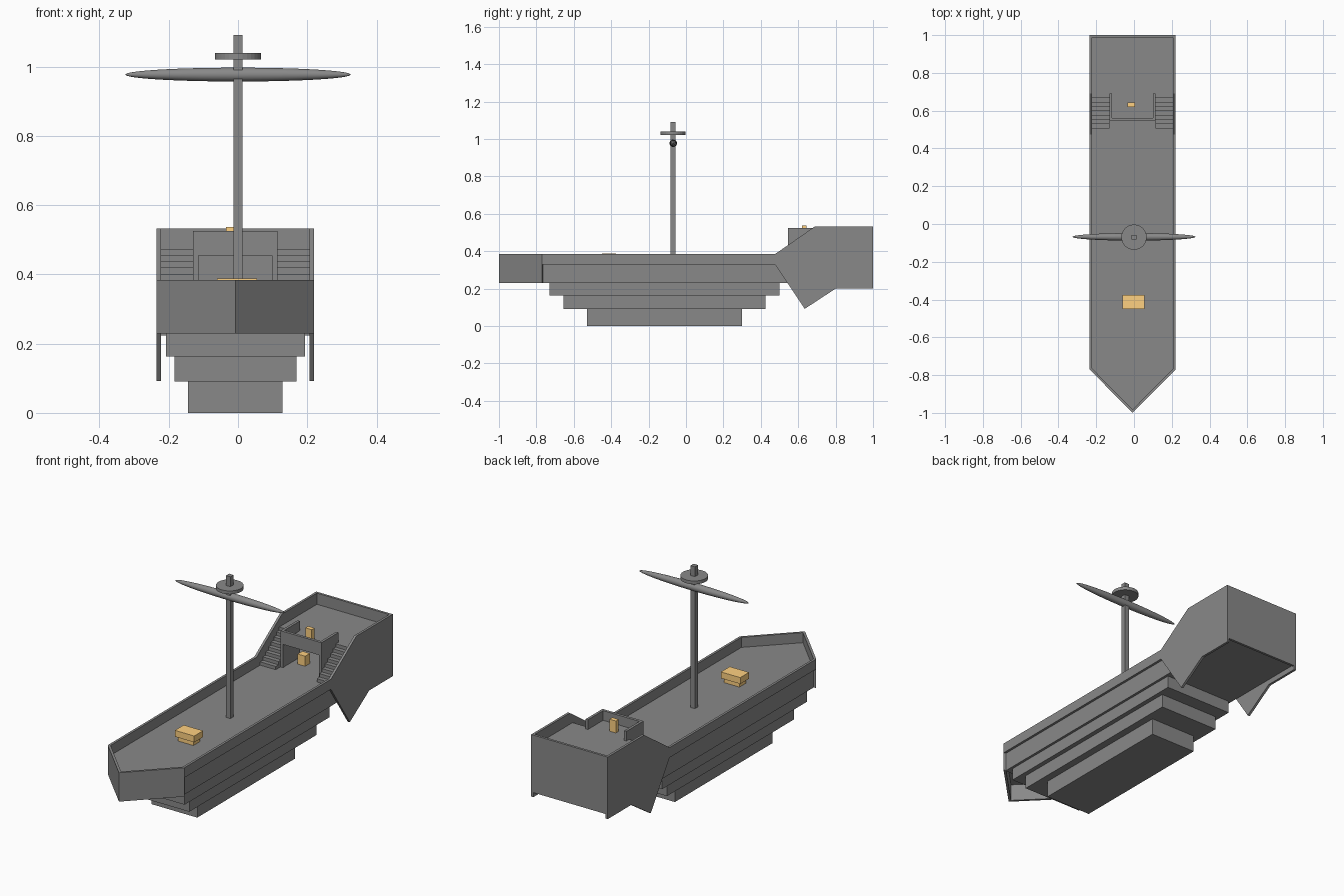
import bpy, bmesh
from mathutils import Vector

if "Cube" in bpy.data.objects:
    bpy.data.objects.remove(bpy.data.objects["Cube"])

CX = -0.0075          # hull centre line
HW = 0.2275           # hull half width
T = 0.013             # plank thickness
DECK, RAIL, BOTTOM = 0.33, 0.384, 0.229
UPPER = 0.473         # raised stern deck


def material(name, colour):
    mat = bpy.data.materials.new(name)
    mat.diffuse_color = (*colour, 1)
    mat.use_nodes = True
    mat.node_tree.nodes["Principled BSDF"].inputs["Base Color"].default_value = mat.diffuse_color
    return mat


grey = material("dark_grey_wood", (0.25, 0.25, 0.25))
gold = material("gold_wood", (1.0, 0.64, 0.22))


def finish(name, bm, mat=grey):
    bmesh.ops.recalc_face_normals(bm, faces=bm.faces)
    me = bpy.data.meshes.new(name)
    bm.to_mesh(me)
    bm.free()
    ob = bpy.data.objects.new(name, me)
    bpy.context.collection.objects.link(ob)
    me.materials.append(mat)
    return ob


def prism(name, points, direction, mat=grey):
    """Extrude a flat outline of 3D points along a vector."""
    bm = bmesh.new()
    face = bm.faces.new([bm.verts.new(p) for p in points])
    new = bmesh.ops.extrude_face_region(bm, geom=[face], use_keep_orig=True)
    verts = [v for v in new["geom"] if isinstance(v, bmesh.types.BMVert)]
    bmesh.ops.translate(bm, verts=verts, vec=Vector(direction))
    return finish(name, bm, mat)


def box(name, x, y, z, mat=grey):
    pts = [(x[0], y[0], z[0]), (x[1], y[0], z[0]),
           (x[1], y[1], z[0]), (x[0], y[1], z[0])]
    return prism(name, pts, (0, 0, z[1] - z[0]), mat)


def span(s, near, far):
    """x range between two offsets from the centre line, on side s."""
    return sorted((CX + s * near, CX + s * far))


# Main hull block and the three stepped keel tiers
box("hull_block", span(1, -HW + T, HW - T), (-0.77, 0.987), (BOTTOM, DECK))
tiers = [(0.201, -0.73, 0.50, 0.163, BOTTOM),
         (0.1765, -0.655, 0.425, 0.09, 0.163),
         (0.1365, -0.53, 0.30, 0.0, 0.09)]
for i, (w, y0, y1, z0, z1) in enumerate(tiers):
    box(f"keel_tier_{i + 1}", (CX - w, CX + w), (y0, y1), (z0, z1))

# Bow: deck triangle over a hollow, V-shaped wall
prism("bow_deck", [(CX - HW + T, -0.77, DECK - 0.01), (CX, -0.985, DECK - 0.01),
                   (CX + HW - T, -0.77, DECK - 0.01)], (0, 0, 0.01))
prism("bow_wall", [(CX - HW, -0.77, BOTTOM), (CX, -1, BOTTOM), (CX + HW, -0.77, BOTTOM),
                   (CX + HW - T, -0.765, BOTTOM), (CX, -0.982, BOTTOM),
                   (CX - HW + T, -0.765, BOTTOM)], (0, 0, RAIL - BOTTOM))

# Paired side parts: rails, stern plates, cabin walls and stairs
stern_outline = [(0.475, RAIL), (0.69, 0.533), (1.0, 0.533), (1.0, 0.20),
                 (0.80, 0.20), (0.635, 0.092), (0.475, DECK)]
STEPS, Y0, Y1 = 8, 0.505, 0.69
for side, s in (("left", -1), ("right", 1)):
    x = span(s, HW - T, HW)
    box(f"side_rail_{side}", x, (-0.77, 0.475), (DECK, RAIL))
    prism(f"stern_plate_{side}", [(x[0], y, z) for y, z in stern_outline], (T, 0, 0))
    box(f"cabin_wall_{side}", span(s, 0.108, 0.122), (0.56, Y1), (DECK, 0.525))
    box(f"cabin_post_{side}", span(s, 0.106, 0.122), (0.545, 0.56), (DECK, 0.525))
    xs = span(s, 0.122, HW - T)
    run, rise = (Y1 - Y0) / STEPS, (UPPER - DECK) / STEPS
    prof = [(Y0, DECK)]
    for i in range(STEPS):
        prof += [(Y0 + i * run, DECK + (i + 1) * rise),
                 (Y0 + (i + 1) * run, DECK + (i + 1) * rise)]
    prof.append((Y1, DECK))
    prism(f"stairs_{side}", [(xs[0], y, z) for y, z in prof], (xs[1] - xs[0], 0, 0))

# Stern: back wall, raised deck, balcony and its front parapet
box("stern_back_wall", span(1, -HW + T, HW - T), (1 - T, 1.0), (BOTTOM - 0.005, 0.533))
box("upper_deck", span(1, -HW + T, HW - T), (Y1, 1 - T), (UPPER - 0.015, UPPER))
box("balcony_floor", span(1, -0.108, 0.108), (0.56, Y1), (UPPER - 0.015, UPPER))
box("balcony_front", span(1, -0.106, 0.106), (0.545, 0.56), (0.455, 0.525))

# Mast, crow's nest and tapered yard
MY = -0.07
box("mast", (-T, T), (MY - T, MY + T), (DECK, 1.092))
bm = bmesh.new()
bmesh.ops.create_cone(bm, cap_ends=True, segments=32, radius1=0.067, radius2=0.067, depth=0.018)
nest = finish("crows_nest", bm)
nest.location = (0, MY, 1.03)
bm = bmesh.new()
bmesh.ops.create_uvsphere(bm, u_segments=24, v_segments=32, radius=1)
for f in bm.faces:
    f.smooth = True
yard = finish("yard", bm)
yard.scale = (0.02, 0.02, 0.325)
yard.rotation_euler = (0, 1.5707963, 0)
yard.location = (0, MY + 0.002, 0.977)

# Gold wooden fittings: deck hatch, helm stand, cabin chest
box("hatch_base", (-0.048, 0.043), (-0.44, -0.385), (DECK, 0.354), gold)
box("hatch_lid", (-0.06, 0.055), (-0.45, -0.375), (0.354, 0.388), gold)
box("helm_stand", (-0.034, 0.004), (0.62, 0.644), (UPPER, 0.537), gold)
box("cabin_chest", (-0.08, -0.035), (0.62, 0.66), (DECK, 0.384), gold)
